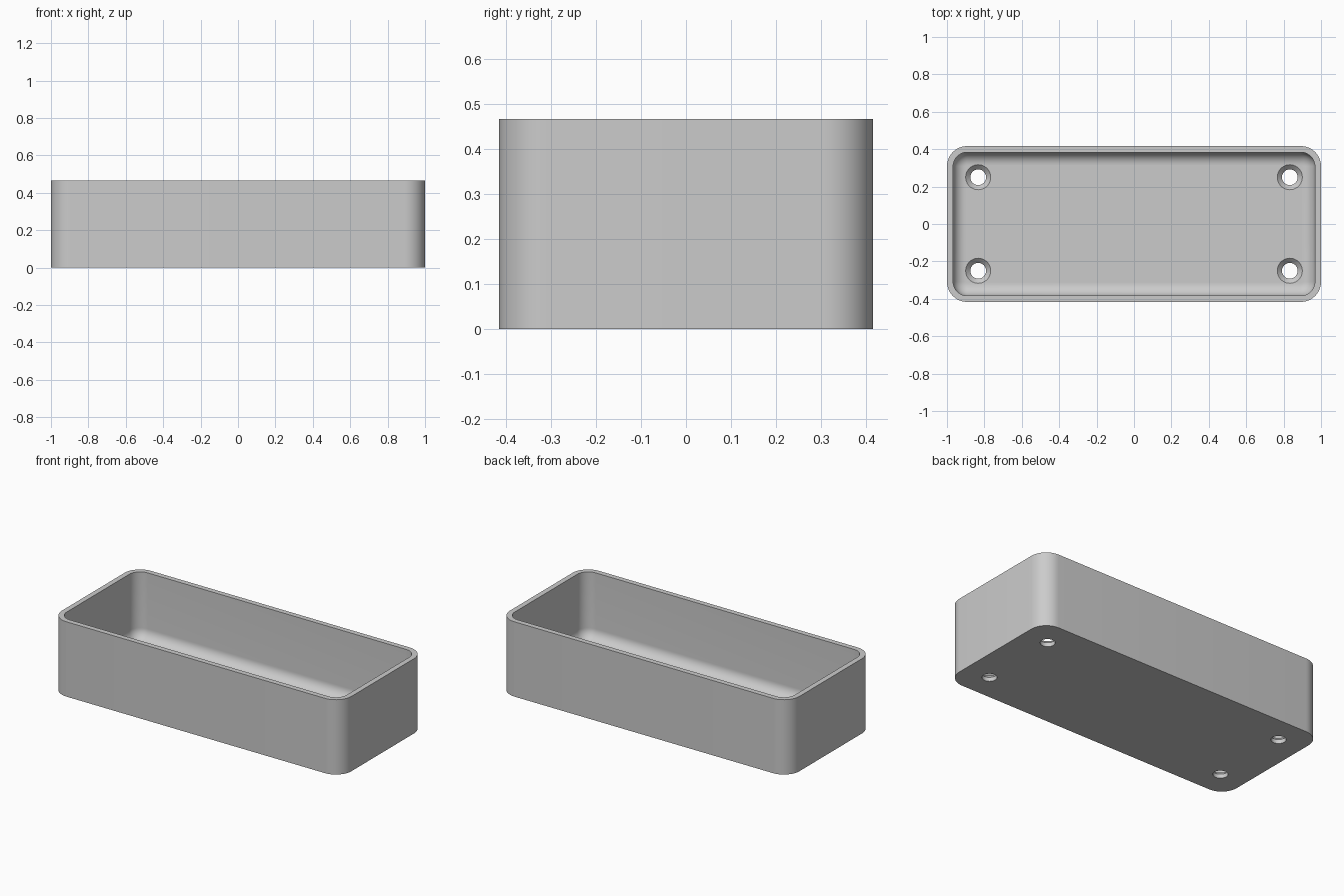
import bpy
import bmesh
from math import cos, sin, pi, radians

cube = bpy.data.objects.get("Cube")
if cube:
    bpy.data.objects.remove(cube, do_unlink=True)

LENGTH, DEPTH, HEIGHT = 2.0, 0.833, 0.467
WALL, FLOOR, CORNER, FILLET = 0.033, 0.05, 0.108, 0.068
STEPS = 12

grey = bpy.data.materials.new("plain grey")
grey.use_nodes = True
colour = (0.6, 0.6, 0.6, 1)
grey.diffuse_color = colour
grey.node_tree.nodes["Principled BSDF"].inputs["Base Color"].default_value = colour


def rounded_ring(bm, inset, z):
    """Rounded rectangle of vertices, offset inward by inset."""
    r = max(CORNER - inset, 0.004)
    cx, cy = LENGTH / 2 - inset - r, DEPTH / 2 - inset - r
    ring = []
    for q, (sx, sy) in enumerate([(1, 1), (-1, 1), (-1, -1), (1, -1)]):
        for i in range(STEPS + 1):
            a = (q + i / STEPS) * pi / 2
            ring.append(bm.verts.new((sx * cx + r * cos(a), sy * cy + r * sin(a), z)))
    return ring


def loft(bm, rings):
    """Closed solid through a series of rings."""
    for a, b in zip(rings, rings[1:]):
        for i in range(len(a)):
            j = (i + 1) % len(a)
            bm.faces.new((a[i], a[j], b[j], b[i]))
    bm.faces.new(rings[0][::-1])
    bm.faces.new(rings[-1])
    bmesh.ops.recalc_face_normals(bm, faces=bm.faces)


def make_object(name, bm):
    mesh = bpy.data.meshes.new(name)
    bm.to_mesh(mesh)
    bm.free()
    mesh.materials.append(grey)
    obj = bpy.data.objects.new(name, mesh)
    bpy.context.collection.objects.link(obj)
    return obj


# Open tray: outer wall, rim, inner wall, fillet down to the floor
profile = [(0, 0), (0, HEIGHT), (WALL, HEIGHT)]
for i in range(STEPS + 1):
    a = i / STEPS * pi / 2
    profile.append((WALL + FILLET * (1 - cos(a)), FLOOR + FILLET * (1 - sin(a))))
bm = bmesh.new()
loft(bm, [rounded_ring(bm, d, z) for d, z in profile])
tray = make_object("tray", bm)

# Countersunk screw hole cutters, one per corner
hole_profile = [(0.042, -0.05), (0.042, FLOOR - 0.025), (0.067, FLOOR), (0.067, FLOOR + 0.05)]
bm = bmesh.new()
for x in (-0.833, 0.833):
    for y in (-0.25, 0.25):
        loft(bm, [[bm.verts.new((x + r * cos(k * pi / 20), y + r * sin(k * pi / 20), z))
                   for k in range(40)] for r, z in hole_profile])
cutter = make_object("screw_hole_cutter", bm)
cutter.hide_render = True

cut = tray.modifiers.new("screw holes", "BOOLEAN")
cut.operation = "DIFFERENCE"
cut.solver = "EXACT"
cut.object = cutter

# Apply the cut, drop the cutter and smooth the curved faces
bpy.ops.object.select_all(action="DESELECT")
tray.select_set(True)
bpy.context.view_layer.objects.active = tray
bpy.ops.object.modifier_apply(modifier=cut.name)
bpy.data.objects.remove(cutter, do_unlink=True)
bpy.ops.object.shade_smooth_by_angle(angle=radians(30))
